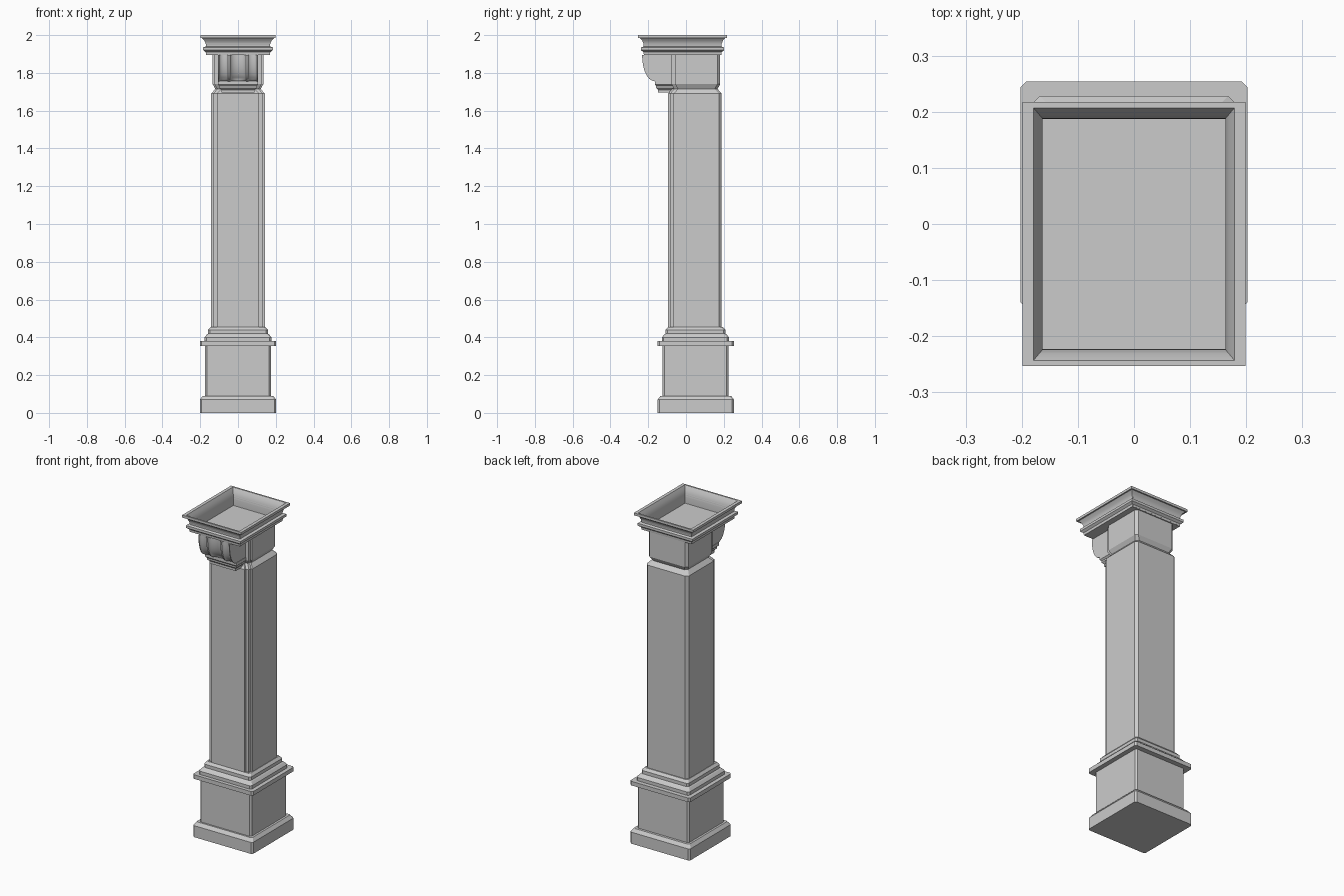
import bpy, bmesh, math

if "Cube" in bpy.data.objects:
    bpy.data.objects.remove(bpy.data.objects["Cube"], do_unlink=True)

stone = bpy.data.materials.new("grey stone")
stone.use_nodes = True
COLOUR = (0.6, 0.6, 0.6, 1)
stone.diffuse_color = COLOUR
stone.node_tree.nodes["Principled BSDF"].inputs["Base Color"].default_value = COLOUR


def finish(name, bm, smooth=None):
    bmesh.ops.recalc_face_normals(bm, faces=bm.faces)
    mesh = bpy.data.meshes.new(name)
    bm.to_mesh(mesh)
    bm.free()
    mesh.materials.append(stone)
    obj = bpy.data.objects.new(name, mesh)
    bpy.context.collection.objects.link(obj)
    if smooth:
        bpy.ops.object.select_all(action='DESELECT')
        obj.select_set(True)
        bpy.context.view_layer.objects.active = obj
        bpy.ops.object.shade_smooth_by_angle(angle=math.radians(smooth))
    return obj


def outline(hx, hy, front, back):
    """Rectangle outline; each corner is a list of (along, across) insets."""
    right = [(hx - u, -hy + v) for u, v in front] + [(hx - u, hy - v) for u, v in reversed(back)]
    return right + [(-x, y) for x, y in reversed(right)]


def loft(name, rings, cy, front, back, smooth=None):
    """Join rectangular rings (half x, half y, z) into a capped solid."""
    bm = bmesh.new()
    loops = [[bm.verts.new((x, y + cy, z)) for x, y in outline(hx, hy, front, back)]
             for hx, hy, z in rings]
    n = len(loops[0])
    for a, b in zip(loops, loops[1:]):
        for i in range(n):
            j = (i + 1) % n
            bm.faces.new((a[i], a[j], b[j], b[i]))
    bm.faces.new(loops[0][::-1])
    bm.faces.new(loops[-1])
    return finish(name, bm, smooth)


def square(*pairs):
    return [(h, h, z) for h, z in pairs]


SHARP = [(0, 0)]
CHAMFER = [(0.01, 0), (0, 0.01)]
BACK = [(0.015, 0), (0, 0.015)]
STEPPED = [(0.03, 0), (0.03, 0.01), (0.01, 0.01), (0.01, 0.03), (0, 0.03)]

# Pedestal
loft("plinth", square((0.202, 0), (0.202, 0.07), (0.187, 0.09)), 0.052, CHAMFER, CHAMFER)
loft("pedestal_block", square((0.174, 0.08), (0.174, 0.36)), 0.05, CHAMFER, CHAMFER)
loft("pedestal_cap", square((0.202, 0.355), (0.202, 0.38)), 0.052, CHAMFER, CHAMFER)
loft("base_moulding", square((0.178, 0.38), (0.178, 0.40), (0.165, 0.415), (0.158, 0.42),
                             (0.158, 0.44), (0.145, 0.455)), 0.05, CHAMFER, CHAMFER)

# Shaft with stepped front corners, pinched neck and capital block
loft("shaft", square((0.142, 0.44), (0.142, 1.69), (0.120, 1.715)), 0.047, STEPPED, BACK)
loft("capital_block", square((0.120, 1.715), (0.134, 1.74), (0.134, 1.90)), 0.047, STEPPED, BACK)

# Hollow cornice: outside moulding up, over the rim and down to the sunken floor
profile = [(0.030, 1.895), (0.028, 1.91), (0.015, 1.92), (0.015, 1.935), (0.030, 1.94),
           (0.028, 1.955), (0.021, 1.972), (0.008, 1.985), (0, 1.985), (0, 2.0)]
rings = [(0.199 - d, 0.235 - d, z) for d, z in profile]
rings += [(0.179, 0.225, 2.0), (0.169, 0.213, 1.98), (0.163, 0.206, 1.95), (0.163, 0.206, 1.90)]
loft("cornice", rings, -0.018, SHARP, SHARP, 25)


# Fluted console: three hollow flutes swept down a curved front
def flute_depth(x):
    for centre, half, depth in ((-0.076, 0.023, 0.014), (0, 0.042, 0.026), (0.076, 0.023, 0.014)):
        t = (x - centre) / half
        if abs(t) < 1:
            return depth * math.sqrt(1 - t * t)
    return 0


bm = bmesh.new()
half, columns, steps = 0.105, 84, 14
grid = []
for k in range(steps + 1):
    a = math.pi / 2 * k / steps
    z = 1.895 - 0.14 * math.sin(a)
    front = -0.155 - 0.077 * math.cos(a) ** 0.8
    fade = min(1, (steps - k) / 4)
    row = []
    for i in range(columns + 1):
        x = half * (2 * i / columns - 1)
        row.append(bm.verts.new((x, front + flute_depth(x) * fade, z)))
    grid.append([bm.verts.new((-half, -0.07, z))] + row + [bm.verts.new((half, -0.07, z))])
for a, b in zip(grid, grid[1:]):
    for i in range(len(a) - 1):
        bm.faces.new((a[i], b[i], b[i + 1], a[i + 1]))
bm.faces.new(grid[0])
bm.faces.new(grid[-1][::-1])
finish("console", bm, 35)

# Foot under the console
foot = [(0.088, 0.036, 1.695), (0.088, 0.036, 1.71), (0.098, 0.046, 1.72),
        (0.098, 0.046, 1.73), (0.107, 0.053, 1.738), (0.107, 0.053, 1.757)]
loft("console_foot", foot, -0.112, SHARP, SHARP)
